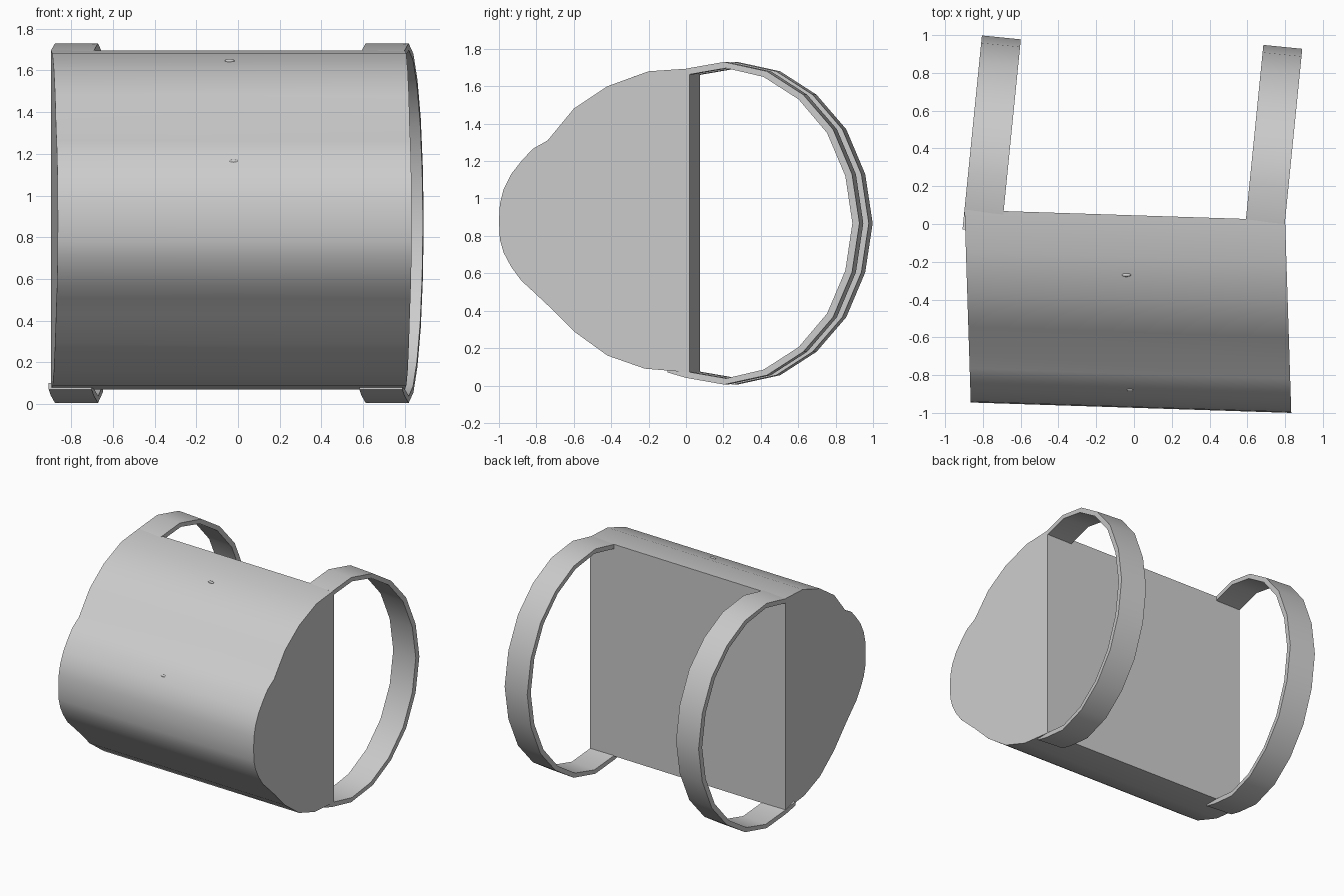
import bpy, math

cube = bpy.data.objects.get("Cube")
if cube:
    bpy.data.objects.remove(cube, do_unlink=True)

grey = bpy.data.materials.new("light_grey")
grey.use_nodes = True
colour = (0.6, 0.6, 0.6, 1)
grey.diffuse_color = colour
grey.node_tree.nodes["Principled BSDF"].inputs["Base Color"].default_value = colour


def finish(obj):
    """Give an object its material and smooth shading with sharp edges kept."""
    obj.data.materials.clear()
    obj.data.materials.append(grey)
    bpy.ops.object.select_all(action='DESELECT')
    obj.select_set(True)
    bpy.context.view_layer.objects.active = obj
    bpy.ops.object.shade_smooth_by_angle(angle=math.radians(32))


def loft(name, profile, place_a, place_b, caps):
    """Skin a closed profile between two ends; caps lists polygons per end."""
    n = len(profile)
    verts = [place_a(*p) for p in profile] + [place_b(*p) for p in profile]
    faces = [(i, (i + 1) % n, n + (i + 1) % n, n + i) for i in range(n)]
    for cap in caps:
        faces.append(tuple(reversed(cap)))
        faces.append(tuple(n + i for i in cap))
    mesh = bpy.data.meshes.new(name)
    mesh.from_pydata(verts, [], faces)
    obj = bpy.data.objects.new(name, mesh)
    bpy.context.collection.objects.link(obj)
    bpy.ops.object.select_all(action='DESELECT')
    obj.select_set(True)
    bpy.context.view_layer.objects.active = obj
    bpy.ops.object.mode_set(mode='EDIT')
    bpy.ops.mesh.select_all(action='SELECT')
    bpy.ops.mesh.normals_make_consistent(inside=False)
    bpy.ops.object.mode_set(mode='OBJECT')
    finish(obj)
    return obj


# Padded body: side profile (y, z) from the top of the flat back round the nose
body_profile = [
    (.02, 1.695), (-.2, 1.68), (-.42, 1.60), (-.60, 1.48), (-.74, 1.31),
    (-.82, 1.265), (-.88, 1.20), (-.935, 1.13), (-.975, 1.05), (-.995, .97),
    (-1.0, .88), (-.995, .78), (-.975, .71), (-.935, .635), (-.88, .56),
    (-.82, .505), (-.74, .43), (-.60, .29), (-.42, .16), (-.22, .09), (.02, .07)]


def body_end(x, shift):
    return lambda y, z: (x - .032 * (y - .02), y + shift, z)


loft("padded_body", body_profile, body_end(-.897, .055), body_end(.80, 0),
     [list(range(len(body_profile)))])

# Strap loops: outer and inner upper halves, mirrored below mid height
MID = .8675
outer = [(-.02, 1.694), (.185, 1.73), (.415, 1.68), (.61, 1.555),
         (.77, 1.37), (.872, 1.13), (.912, MID)]
inner = [(-.02, 1.66), (.195, 1.697), (.397, 1.65), (.585, 1.53),
         (.738, 1.35), (.836, 1.12), (.874, MID)]


def full_loop(half):
    return half + [(q, 2 * MID - z) for q, z in reversed(half[:-1])]


# The lower end of each strap laps a little way under the body
outer_loop = full_loop(outer) + [(-.12, .07)]
inner_loop = full_loop(inner) + [(-.12, .10)]
strap_profile = outer_loop + inner_loop[::-1]
count = len(strap_profile)
strap_caps = [[i, i + 1, count - 2 - i, count - 1 - i]
              for i in range(len(outer_loop) - 1)]


def strap_edge(x, y, across):
    s, c = .0995, .995
    return lambda q, z: (x - c * across + s * q, y + s * across + c * q, z)


for name, x, y in (("left_strap", .80, .02), ("right_strap", -.69, .07)):
    loft(name, strap_profile, strap_edge(x, y, .207), strap_edge(x, y, 0), strap_caps)

# Small studs on the front surface
for name, loc, tilt in (("upper_stud", (-.04, -.27, 1.645), 25),
                        ("lower_stud", (-.02, -.875, 1.163), 50)):
    bpy.ops.mesh.primitive_uv_sphere_add(segments=12, ring_count=6, radius=1, location=loc)
    stud = bpy.context.object
    stud.name = name
    stud.scale = (.024, .010, .010)
    stud.rotation_euler.x = math.radians(tilt)
    finish(stud)
